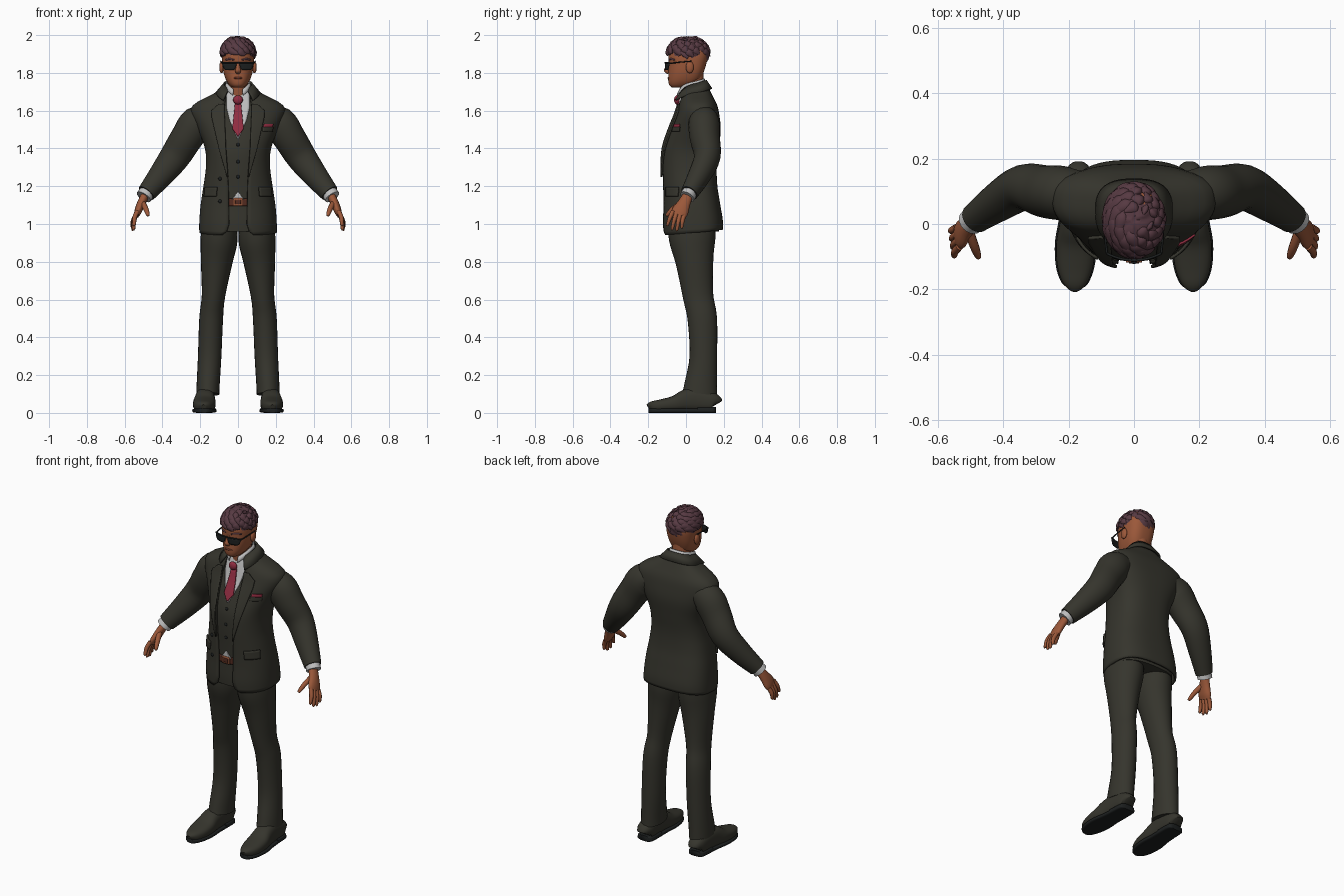
import bpy, bmesh, random
from math import sin, cos, pi, asin, copysign, radians, atan2
from mathutils import Vector

random.seed(4)
cube = bpy.data.objects.get("Cube")
if cube:
    bpy.data.objects.remove(cube, do_unlink=True)


def material(name, r, g, b):
    m = bpy.data.materials.new(name)
    m.use_nodes = True
    m.diffuse_color = (r, g, b, 1)
    m.node_tree.nodes["Principled BSDF"].inputs["Base Color"].default_value = (r, g, b, 1)
    return m


SUIT = material("dark olive cloth", .036, .035, .026)
SKIN = material("brown skin", .33, .098, .042)
LIPS = material("dark lips", .22, .055, .03)
HAIR = material("plum hair", .095, .042, .055)
RED = material("crimson silk", .28, .026, .052)
SHIRT = material("pale grey shirt", .52, .52, .52)
BELT = material("brown leather", .09, .025, .015)
BUCKLE = material("copper buckle", .3, .09, .04)
BLACK = material("black", .012, .014, .014)


def finish(name, bm, mat, thick=0, offset=0, angle=50):
    me = bpy.data.meshes.new(name)
    bm.to_mesh(me)
    bm.free()
    me.materials.append(mat)
    me.shade_smooth()
    me.set_sharp_from_angle(angle=radians(angle))
    ob = bpy.data.objects.new(name, me)
    bpy.context.scene.collection.objects.link(ob)
    if thick:
        mod = ob.modifiers.new("thickness", 'SOLIDIFY')
        mod.thickness, mod.offset = thick, offset
    return ob


def grid(name, rows, mat, closed=False, thick=0, offset=0):
    """Skin rows of points; closed rows become capped rings."""
    bm = bmesh.new()
    vs = [[bm.verts.new(p) for p in r] for r in rows]
    n = len(rows[0])
    for a, b in zip(vs, vs[1:]):
        for j in range(n if closed else n - 1):
            k = (j + 1) % n
            bm.faces.new((a[j], a[k], b[k], b[j]))
    if closed:
        bm.faces.new(vs[0])
        bm.faces.new(vs[-1])
        bmesh.ops.recalc_face_normals(bm, faces=bm.faces)
    return finish(name, bm, mat, thick, offset)


def smooth(pts, k=4):
    """Catmull-Rom curve through tuples."""
    out = []
    for i in range(len(pts) - 1):
        a, b, c, d = pts[max(i - 1, 0)], pts[i], pts[i + 1], pts[min(i + 2, len(pts) - 1)]
        for s in range(k):
            t = s / k
            out.append(tuple(q + t / 2 * (r - p + t * (2 * p - 5 * q + 4 * r - w + t * (3 * q - p - 3 * r + w)))
                             for p, q, r, w in zip(a, b, c, d)))
    return out + [tuple(pts[-1])]


def lookup(table, z):
    """Linear interpolation of a table keyed by its first column."""
    z = min(max(z, table[0][0]), table[-1][0])
    for a, b in zip(table, table[1:]):
        if z <= b[0]:
            t = (z - a[0]) / (b[0] - a[0])
            return [p + (q - p) * t for p, q in zip(a[1:], b[1:])]


def power(v, p):
    return copysign(abs(v) ** (2 / p), v)


def tube(name, secs, mat, n=20, ref=(0, 1, 0), p=2):
    """Sections are x, y, z, in-plane radius, radius towards ref."""
    secs = smooth(secs)
    pts = [Vector(s[:3]) for s in secs]
    rows = []
    for i, s in enumerate(secs):
        t = (pts[min(i + 1, len(pts) - 1)] - pts[max(i - 1, 0)]).normalized()
        u = t.cross(Vector(ref)).normalized()
        w = u.cross(t)
        rows.append([pts[i] + u * s[3] * power(cos(2 * pi * j / n), p)
                     + w * s[4] * power(sin(2 * pi * j / n), p) for j in range(n)])
    return grid(name, rows, mat, True)


def ball(name, loc, scale, mat):
    bm = bmesh.new()
    bmesh.ops.create_uvsphere(bm, u_segments=16, v_segments=10, radius=1)
    for v in bm.verts:
        v.co = Vector(a * b + c for a, b, c in zip(v.co, scale, loc))
    return finish(name, bm, mat)


FRONT, BACK = 2.3, 2.7


def oval(z, a, yf, yb, t):
    """Point on a horizontal outline; t = 0 is the front, +x comes first."""
    cy = yf + .55 * (yb - yf)
    p, depth = (FRONT, cy - yf) if cos(t) > 0 else (BACK, yb - cy)
    return (a * power(sin(t), p), cy - depth * power(cos(t), p), z)


# Torso outline: height, half width, front, back
TORSO = smooth([(.93, .205, -.12, .195), (1, .205, -.125, .195), (1.1, .198, -.122, .182),
                (1.2, .183, -.125, .166), (1.3, .17, -.13, .163), (1.4, .175, -.126, .174),
                (1.5, .213, -.092, .184), (1.58, .248, -.058, .176), (1.63, .238, -.042, .165),
                (1.67, .17, -.03, .145), (1.7, .11, -.02, .13), (1.73, .075, -.005, .115)])


def torso(z, t, off=0):
    a, yf, yb = lookup(TORSO, z)
    return oval(z, a + off, yf - off, yb + off, t)


def turn(x, z, off=0):
    a = lookup(TORSO, z)[0] + off
    return copysign(asin(min(1, abs(x) / a) ** (FRONT / 2)), x)


def patch(name, rows, mat, off=0, thick=.006, cols=8):
    """Plate on the torso front; rows are height, left x, right x."""
    fine = [tuple(p + (q - p) * s / 5 for p, q in zip(a, b))
            for a, b in zip(rows, rows[1:]) for s in range(5)] + [rows[-1]]
    pts = []
    for z, x0, x1 in fine:
        t0, t1 = turn(x0, z, off), turn(x1, z, off)
        pts.append([torso(z, t0 + (t1 - t0) * j / cols, off) for j in range(cols + 1)])
    return grid(name, pts, mat, thick=thick)


def mirrored(secs, s):
    return [(s * q[0],) + tuple(q[1:]) for q in secs]


def levels(z0, z1, n):
    return [z0 + (z1 - z0) * i / n for i in range(n + 1)]


RING = [2 * pi * j / 48 for j in range(48)]

# Waistcoat and trouser top
grid("waistcoat", [[torso(z, t, -.016) for t in RING] for z in levels(1.15, 1.72, 30)], SUIT, True)
grid("trouser_hips", [[torso(z, t, -.021) for t in RING] for z in levels(.96, 1.16, 8)], SUIT, True)

# Open jacket
OPENING = [(.94, .085), (.96, .06), (1, .048), (1.2, .052), (1.45, .07), (1.6, .075), (1.725, .06)]
rows = []
for z in levels(.94, 1.725, 40):
    t0 = turn(lookup(OPENING, z)[0], z)
    row = []
    for j in range(57):
        t = t0 + (2 * pi - 2 * t0) * j / 56
        x, y, _ = torso(z, t)
        row.append((x, y, z + .015 * (1 - cos(t)) * max(0, 1 - (z - .94) / .15)))
    rows.append(row)
grid("jacket", rows, SUIT, thick=.012, offset=-1)

# Shirt front, tie, belt
patch("shirt_front", [(1.455, -.004, .004), (1.55, -.045, .045), (1.62, -.062, .062), (1.7, -.06, .06)], SHIRT, -.012)
patch("tie", [(1.465, -.002, .002), (1.505, -.03, .03), (1.64, -.016, .016)], RED, -.003, .008)
ball("tie_knot", (0, -.048, 1.657), (.026, .015, .024), RED)
patch("shirt_tail", [(1.13, -.032, .032), (1.168, -.003, .003)], SHIRT, -.012)
patch("belt", [(1.095, -.06, .06), (1.135, -.06, .06)], BELT, -.015)
patch("buckle", [(1.095, -.024, .024), (1.137, -.024, .024)], BUCKLE, -.008)
patch("buckle_centre", [(1.105, -.015, .015), (1.127, -.015, .015)], BELT, -.005)
for z in (1.25, 1.33, 1.42):
    x, y, _ = torso(z, 0, -.014)
    ball("waistcoat_button", (0, y, z), (.009, .006, .009), BLACK)
for z in (1.12, 1.24):
    x, y, _ = torso(z, turn(-.095, z))
    ball("jacket_button", (x, y, z), (.01, .007, .01), BLACK)


# Collars
def band(name, mat, t0, low, top, thick):
    def edge(a, yf, yb, zf, zb):
        ts = [t0 + (2 * pi - 2 * t0) * j / 40 for j in range(41)]
        return [oval(zf + (zb - zf) * abs(sin(t / 2)) ** .7, a, yf, yb, t) for t in ts]
    grid(name, [edge(*low), edge(*top)], mat, thick=thick)


band("jacket_collar", SUIT, .7, (.115, -.08, .135, 1.6, 1.715), (.072, -.03, .105, 1.67, 1.76), .01)
band("shirt_collar", SHIRT, .35, (.066, -.052, .1, 1.655, 1.74), (.06, -.036, .096, 1.69, 1.77), .006)

# Chest pocket and handkerchief
patch("chest_pocket", [(1.49, .13, .182), (1.513, .13, .186)], SUIT, .003)
patch("handkerchief", [(1.513, .134, .182), (1.529, .138, .186)], RED, .003)

for side, s in (("left", 1), ("right", -1)):
    # Lapel and hip pocket flap
    def sided(rows):
        return [(z, *sorted((s * a, s * b))) for z, a, b in rows]
    patch(side + "_lapel", sided([(1.25, .052, .058), (1.4, .064, .1), (1.56, .07, .138),
                                  (1.6, .072, .14), (1.635, .072, .1)]), SUIT, .006, .009)
    patch(side + "_pocket_flap", sided([(1.145, .115, .178), (1.195, .11, .174)]), SUIT, .004, .009)

    # Sleeve and cuff
    tube(side + "_sleeve", mirrored([(.14, .095, 1.56, .06, .06), (.215, .095, 1.535, .09, .082),
                                     (.272, .1, 1.455, .086, .08), (.335, .112, 1.355, .08, .07),
                                     (.41, .07, 1.255, .066, .06), (.485, .017, 1.163, .05, .046)], s), SUIT, 24)
    tube(side + "_cuff", mirrored([(.47, .03, 1.185, .04, .038), (.499, .006, 1.143, .043, .04)], s), SHIRT)

    # Hand
    tube(side + "_palm", mirrored([(.488, .014, 1.16, .022, .027), (.512, -.01, 1.11, .022, .034),
                                   (.528, -.03, 1.07, .02, .044), (.538, -.04, 1.045, .014, .04)], s), SKIN, 16)
    for i in range(4):
        k = i - 1.5
        x, y, z = .538 + .003 * k, -.04 + .019 * k, 1.055 - .008 * k
        drop = (.07, .083, .08, .06)[i]
        tube(side + "_finger", mirrored([(x, y, z, .012, .012), (x + .014, y - .012 + .003 * k, z - drop / 2, .012, .011),
                                         (x + .016, y - .02 + .006 * k, z - drop, .009, .008),
                                         (x + .015, y - .021 + .006 * k, z - drop - .006, .004, .004)], s), SKIN, 10)
    tube(side + "_thumb", mirrored([(.506, -.02, 1.115, .015, .015), (.488, -.068, 1.08, .014, .014),
                                    (.477, -.098, 1.05, .01, .01), (.475, -.104, 1.043, .004, .004)], s),
         SKIN, 10, (1, 0, 0))

    # Trouser leg
    tube(side + "_trouser_leg", mirrored([(.1, .03, 1.02, .09, .125), (.1, .033, .92, .098, .123),
                                          (.113, .045, .8, .084, .1), (.13, .064, .62, .062, .081),
                                          (.142, .086, .5, .063, .078), (.15, .092, .3, .062, .073),
                                          (.158, .078, .15, .061, .086), (.16, .073, .1, .061, .092)], s), SUIT, 24)

    # Shoe, sole and heel
    shoe = [(.158, .17, .028, .075), (.142, .17, .046, .1), (.06, .172, .05, .125), (0, .175, .053, .118),
            (-.06, .178, .06, .085), (-.13, .18, .055, .066), (-.18, .181, .037, .055), (-.198, .182, .014, .04)]
    tube(side + "_shoe", [(s * x, y, .006 + h / 2, w, h / 2) for y, x, w, h in shoe], SUIT, 24, (0, 0, 1), 2.6)
    tube(side + "_sole", [(s * x, y, .012, w + .004, .012) for y, x, w, h in shoe], BLACK, 24, (0, 0, 1), 4)
    tube(side + "_heel", [(s * x, y, .016, w + .003, .016) for y, x, w, h in shoe[:3]], BLACK, 24, (0, 0, 1), 4)

    # Ear, brow and glasses
    ball(side + "_ear", (s * .087, .02, 1.83), (.012, .021, .032), SKIN)
    tube(side + "_brow", mirrored([(.018, -.09, 1.868, .004, .004), (.045, -.081, 1.874, .004, .005),
                                   (.066, -.058, 1.868, .003, .004)], s), HAIR, 8, (0, 0, 1))
    lens = []
    for z, x0, x1 in ((1.815, .022, .066), (1.825, .013, .076), (1.842, .008, .082), (1.857, .007, .084)):
        xs = sorted(s * v for v in levels(x0, x1, 6))
        lens.append([(x, -.11 + 3 * x * x, z) for x in xs])
    grid(side + "_lens", lens, BLACK, thick=.005)
    tube(side + "_temple_arm", mirrored([(.083, -.09, 1.85, .004, .004), (.089, -.03, 1.857, .003, .003),
                                         (.092, .03, 1.862, .003, .003)], s), BLACK, 8, (0, 0, 1))
tube("glasses_bridge", [(x, -.111 + 3 * x * x, 1.854, .004, .004) for x in levels(-.083, .083, 8)],
     BLACK, 8, (0, 0, 1))

# Neck, head, nose, mouth
tube("neck", [(0, .04, 1.64, .055, .055), (0, .035, 1.72, .054, .06), (0, .03, 1.8, .056, .062)], SKIN)
HEAD = smooth([(1.722, .026, -.073, -.01), (1.735, .044, -.088, .03), (1.76, .062, -.094, .07),
               (1.8, .076, -.093, .092), (1.85, .083, -.091, .108), (1.9, .084, -.092, .115),
               (1.95, .07, -.07, .1), (1.98, .035, -.03, .06)])
grid("head", [[oval(*h, t) for t in RING] for h in HEAD], SKIN, True)
tube("nose", [(0, -.087, 1.855, .008, .008), (0, -.101, 1.825, .012, .011),
              (0, -.104, 1.812, .016, .012), (0, -.092, 1.8, .012, .008)], SKIN, 12)
ball("mouth", (0, -.09, 1.773), (.026, .008, .006), LIPS)

# Hair cap with a ragged rim
CENTRE, SIZE = Vector((0, .012, 1.9)), Vector((.091, .112, .092))
bm = bmesh.new()
bmesh.ops.create_icosphere(bm, subdivisions=5, radius=1)
for v in bm.verts:
    d = v.co.copy()
    a = atan2(d.y, d.x)
    v.co = CENTRE + d * SIZE * (1 + .035 * sin(7 * a + 5 * d.z) * sin(8 * d.z + 2 * a))
    v.co.z = max(v.co.z, 1.884 - .22 * v.co.y + .008 * sin(13 * a) + .004 * sin(29 * a))
finish("hair_cap", bm, HAIR)

# Loose locks
for i in range(54):
    a = i * 2.4
    up = .12 + .82 * (i / 54)
    flat = (1 - up * up) ** .5
    d = Vector((flat * cos(a), flat * sin(a), up))
    sweep = Vector((-d.y * .5 + random.uniform(-.2, .2), d.x * .5 - .25, -.28))
    stops = [(d + sweep * k).normalized() * lift for k, lift in ((-.5, .95), (0, 1), (.5, 1.01), (.95, 1.05))]
    tube("hair_lock", [(*(CENTRE + p * SIZE), w, w * .5) for p, w in zip(stops, (.008, .018, .014, .002))],
         HAIR, 8, d)
